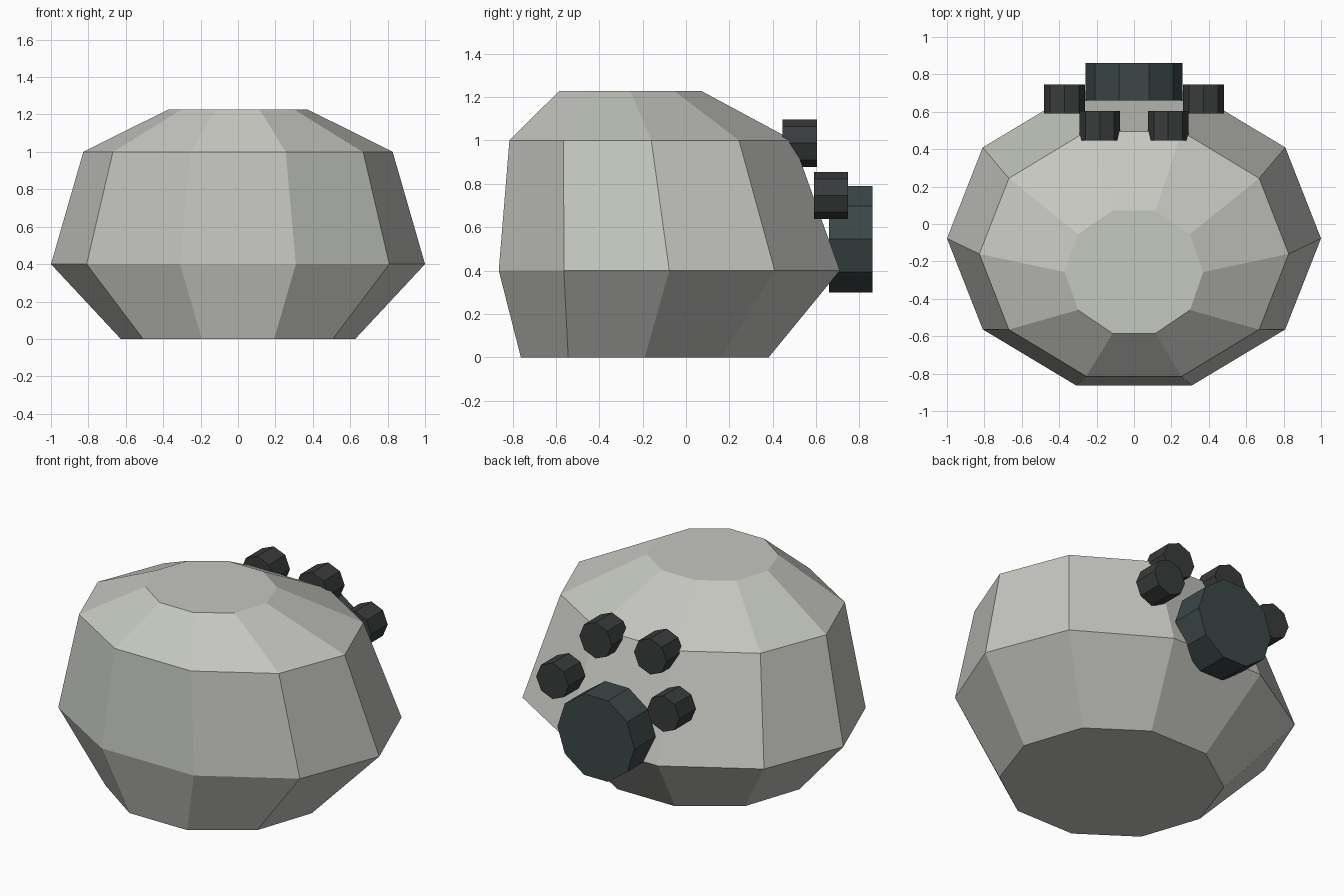
import bpy, bmesh
from math import cos, sin, pi

if "Cube" in bpy.data.objects:
    bpy.data.objects.remove(bpy.data.objects["Cube"])


def material(name, rgb):
    m = bpy.data.materials.new(name)
    m.diffuse_color = (*rgb, 1)
    m.use_nodes = True
    m.node_tree.nodes["Principled BSDF"].inputs["Base Color"].default_value = m.diffuse_color
    return m


def loft(name, rings, mat):
    """Bridge equal-length rings of points and cap both ends."""
    bm = bmesh.new()
    loops = [[bm.verts.new(p) for p in ring] for ring in rings]
    n = len(loops[0])
    for a, b in zip(loops, loops[1:]):
        for i in range(n):
            j = (i + 1) % n
            bm.faces.new((a[i], a[j], b[j], b[i]))
    bm.faces.new(loops[0])
    bm.faces.new(loops[-1])
    bmesh.ops.recalc_face_normals(bm, faces=bm.faces)
    mesh = bpy.data.meshes.new(name)
    bm.to_mesh(mesh)
    bm.free()
    ob = bpy.data.objects.new(name, mesh)
    bpy.context.collection.objects.link(ob)
    mesh.materials.append(mat)
    return ob


def angles(n):
    return [2 * pi * i / n for i in range(n)]


def pad(name, x, z, y0, y1, r, sides, mat):
    """Flat disc whose axis runs front to back."""
    rings = [[(x + r * cos(a), y, z + r * sin(a)) for a in angles(sides)]
             for y in (y0, y1)]
    return loft(name, rings, mat)


fur = material("light_grey", (0.56, 0.57, 0.53))
sole = material("dark_sole", (0.045, 0.062, 0.062))
toe = material("dark_toe", (0.04, 0.045, 0.044))

# Ten-sided foot body: z, centre y, x radius, y radius
profile = [(0.0, -0.19, 0.627, 0.601),
           (0.40, -0.077, 1.0, 0.827),
           (1.0, -0.16, 0.827, 0.688),
           (1.228, -0.257, 0.37, 0.345)]
loft("foot_body",
     [[(rx * cos(a), cy + ry * sin(a), z) for a in angles(10)]
      for z, cy, rx, ry in profile], fur)

# Large sole pad
pad("sole_pad", 0, 0.545, 0.66, 0.861, 0.258, 10, sole)

# Toe pads, mirrored left and right
for side, s in (("left", -1), ("right", 1)):
    pad(f"outer_toe_pad_{side}", s * 0.371, 0.746, 0.59, 0.747, 0.109, 8, toe)
    pad(f"inner_toe_pad_{side}", s * 0.183, 0.987, 0.446, 0.603, 0.109, 8, toe)
